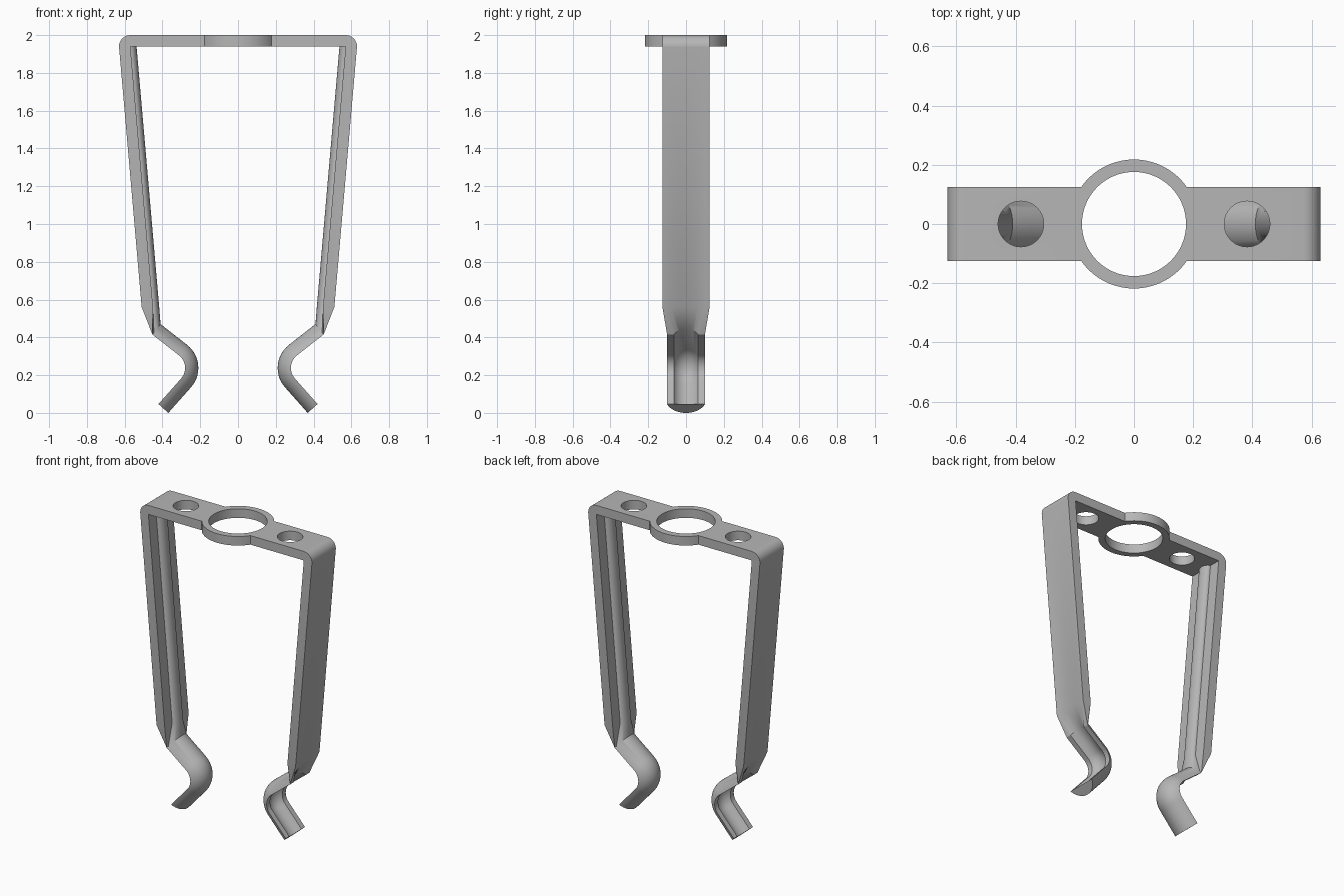
import bpy, bmesh
from math import sin, cos, radians, asin
from mathutils import Vector

cube = bpy.data.objects.get("Cube")
if cube:
    bpy.data.objects.remove(cube)

steel = bpy.data.materials.new("grey steel")
steel.use_nodes = True
GREY = (0.47, 0.47, 0.47, 1)
steel.diffuse_color = GREY
steel.node_tree.nodes["Principled BSDF"].inputs["Base Color"].default_value = GREY

TOP, THICK, HALF_W, REACH = 2.0, 0.06, 0.125, 0.63
UNDER = TOP - THICK


def finish(bm, name):
    bmesh.ops.recalc_face_normals(bm, faces=bm.faces)
    mesh = bpy.data.meshes.new(name)
    bm.to_mesh(mesh)
    bm.free()
    obj = bpy.data.objects.new(name, mesh)
    bpy.context.collection.objects.link(obj)
    mesh.materials.append(steel)
    return obj


def disc(name, x, radius, height):
    bm = bmesh.new()
    bmesh.ops.create_cone(bm, cap_ends=True, segments=64, radius1=radius,
                          radius2=radius, depth=height)
    bmesh.ops.translate(bm, verts=bm.verts, vec=(x, 0, TOP - THICK / 2))
    return finish(bm, name)


def smooth(obj):
    bpy.ops.object.select_all(action='DESELECT')
    obj.select_set(True)
    bpy.context.view_layer.objects.active = obj
    bpy.ops.object.shade_smooth_by_angle(angle=radians(30))


# Top bar: slab with rounded outer ends
bm = bmesh.new()
profile = []
for start, side in ((0, 1), (90, -1)):
    for i in range(9):
        a = radians(start + i * 90 / 8)
        profile.append((side * (REACH - THICK) + THICK * cos(a), UNDER + THICK * sin(a)))
face = bm.faces.new([bm.verts.new((x, -HALF_W, z)) for x, z in profile])
ext = bmesh.ops.extrude_face_region(bm, geom=[face])
bmesh.ops.translate(bm, vec=(0, 2 * HALF_W, 0),
                    verts=[v for v in ext["geom"] if isinstance(v, bmesh.types.BMVert)])
top_bar = finish(bm, "top_bar")

# Central collar joined on, then the bore and two side holes cut out
steps = [(disc("collar", 0, 0.218, THICK), 'UNION'),
         (disc("bore_cutter", 0, 0.176, 0.3), 'DIFFERENCE'),
         (disc("hole_cutter_left", 0.382, 0.077, 0.3), 'DIFFERENCE'),
         (disc("hole_cutter_right", -0.382, 0.077, 0.3), 'DIFFERENCE')]
bpy.context.view_layer.objects.active = top_bar
for tool, operation in steps:
    mod = top_bar.modifiers.new(tool.name, 'BOOLEAN')
    mod.operation, mod.object, mod.solver = operation, tool, 'EXACT'
    bpy.ops.object.modifier_apply(modifier=mod.name)
    bpy.data.objects.remove(tool)
smooth(top_bar)

# Cross-sections as (y, depth from the outer face towards the middle)
N = 18
DEPTH, RADIUS, WALL = 0.07, 0.1064, 0.033


def arc(radius, half_angle, i, count):
    a = half_angle * (2 * i / count - 1)
    return radius * sin(a), radius * cos(a)


def strap_section():
    # flat strap with a rounded stiffening bead on its inner face
    outer = [(-HALF_W, 0)]
    outer += [(0.12 * (2 * i / (N - 2) - 1), 0) for i in range(N - 1)]
    outer.append((HALF_W, 0))
    inner = [(-HALF_W, THICK)]
    for i in range(N - 1):
        y, d = arc(0.047, radians(90), i, N - 2)
        inner.append((y, THICK + 0.7 * d))
    inner.append((HALF_W, THICK))
    return outer + inner[::-1]


def channel_section():
    # open trough with flat rims
    drop = RADIUS - DEPTH
    groove = RADIUS - WALL
    outer = [(-0.1, 0)]
    half = asin((groove ** 2 - drop ** 2) ** 0.5 / groove)
    for i in range(N - 1):
        y, d = arc(groove, half, i, N - 2)
        outer.append((y, d - drop))
    outer.append((0.1, 0))
    inner = []
    for i in range(N + 1):
        y, d = arc(RADIUS, asin(0.1 / RADIUS), i, N)
        inner.append((y, d - drop))
    return outer + inner[::-1]


strap, channel = strap_section(), channel_section()

# Stations down the leg: (outer point, inward direction, section), in x and z
inward = Vector((-1, 0))
stations = [(Vector((REACH, UNDER)), inward, strap),
            (Vector((0.51, 0.56)), inward, strap)]
A1, A2, BEND = 128, 221.8, 0.155
centre = Vector((0.365, 0.238))


def channel_station(angle, crown=None):
    n = Vector((cos(radians(angle)), sin(radians(angle))))
    crown = crown or centre + BEND * n
    return crown - DEPTH * n, n, channel


stations.append(channel_station(A1, Vector((0.41, 0.47))))
stations += [channel_station(A1 + (A2 - A1) * i / 14) for i in range(15)]
stations.append(channel_station(A2, Vector((0.369, 0))))

# Legs: loft through the stations, once for each side
for name, side in (("left_leg", 1), ("right_leg", -1)):
    bm = bmesh.new()
    rings = []
    for origin, n, section in stations:
        ring = []
        for y, d in section:
            p = origin + d * n
            ring.append(bm.verts.new((side * p.x, y, p.y)))
        rings.append(ring)
    for a, b in zip(rings, rings[1:]):
        for i in range(len(a)):
            j = (i + 1) % len(a)
            bm.faces.new((a[i], a[j], b[j], b[i]))
    bm.faces.new(rings[0])
    bm.faces.new(rings[-1])
    smooth(finish(bm, name))
